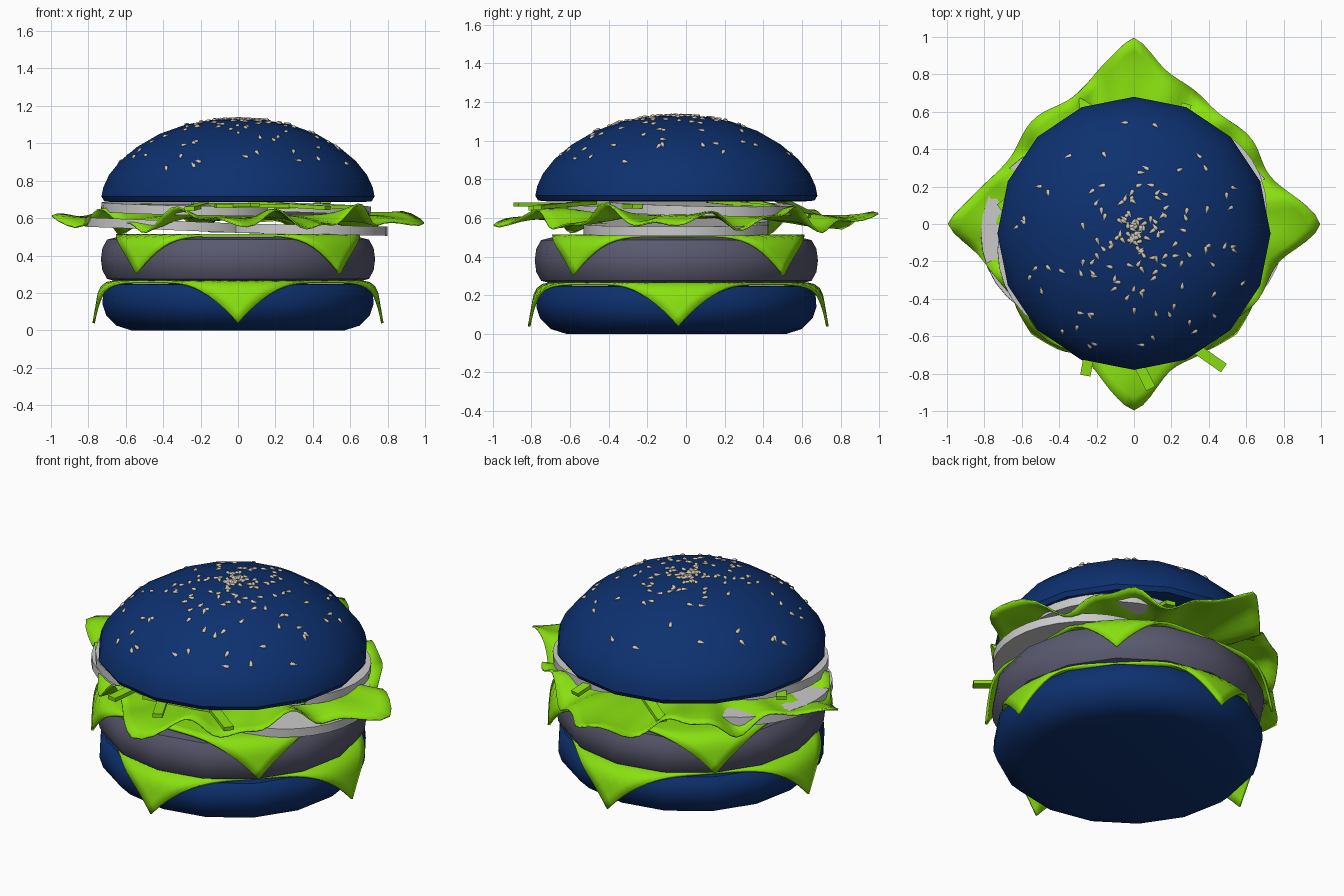
import bpy, bmesh, math, random
from math import sin, cos, pi
from mathutils import Vector, Matrix
from mathutils.bvhtree import BVHTree

if "Cube" in bpy.data.objects:
    bpy.data.objects.remove(bpy.data.objects["Cube"])

random.seed(7)
CY = -0.05  # the stack sits slightly towards the front


def material(name, rgb):
    m = bpy.data.materials.new(name)
    m.diffuse_color = (*rgb, 1)
    m.use_nodes = True
    m.node_tree.nodes["Principled BSDF"].inputs["Base Color"].default_value = m.diffuse_color
    return m


BUN = material("bun_blue", (0.004, 0.03, 0.16))
GREEN = material("leaf_green", (0.25, 0.75, 0.005))
MEAT = material("patty_grey", (0.1, 0.1, 0.16))
SEED = material("seed_beige", (0.62, 0.57, 0.47))


def finish(name, bm, mat=None, angle=40, thickness=0):
    bmesh.ops.recalc_face_normals(bm, faces=bm.faces)
    me = bpy.data.meshes.new(name)
    bm.to_mesh(me)
    bm.free()
    ob = bpy.data.objects.new(name, me)
    bpy.context.collection.objects.link(ob)
    if mat:
        me.materials.append(mat)
    bpy.ops.object.select_all(action='DESELECT')
    ob.select_set(True)
    bpy.context.view_layer.objects.active = ob
    if angle:
        bpy.ops.object.shade_smooth_by_angle(angle=math.radians(angle))
    if thickness:
        mod = ob.modifiers.new("thickness", 'SOLIDIFY')
        mod.thickness = thickness
        mod.offset = 0
    return ob


def lathe(name, profile, mat, sides=16):
    """Revolve (radius, z) points; the first and last lie on the axis."""
    bm = bmesh.new()
    rings = []
    for r, z in profile:
        if r == 0:
            rings.append([bm.verts.new((0, CY, z))] * sides)
        else:
            rings.append([bm.verts.new((r * cos(2 * pi * i / sides),
                                        CY + r * sin(2 * pi * i / sides), z))
                          for i in range(sides)])
    for a, b in zip(rings, rings[1:]):
        for i in range(sides):
            j = (i + 1) % sides
            bm.faces.new(list(dict.fromkeys((a[i], a[j], b[j], b[i]))))
    return finish(name, bm, mat)


# Buns and patty
lathe("bottom_bun", [(0, 0), (0.57, 0), (0.65, 0.025), (0.705, 0.08), (0.725, 0.14),
                     (0.72, 0.21), (0.69, 0.245), (0.62, 0.25), (0, 0.25)], BUN)
lathe("patty", [(0, 0.26), (0.64, 0.26), (0.70, 0.275), (0.725, 0.32), (0.733, 0.38),
                (0.725, 0.44), (0.70, 0.485), (0.64, 0.5), (0, 0.5)], MEAT)
top_bun = lathe("top_bun", [(0, 0.685), (0.66, 0.685), (0.715, 0.69), (0.73, 0.715),
                            (0.72, 0.765), (0.69, 0.83), (0.63, 0.905), (0.54, 0.98),
                            (0.42, 1.05), (0.28, 1.1), (0.14, 1.125), (0, 1.13)], BUN)


# Cheese: a square sheet whose corners fold down over the rim
def cheese(name, half, z, turn, y, rim=0.67, bend=0.075):
    bm = bmesh.new()
    bmesh.ops.create_grid(bm, x_segments=28, y_segments=28, size=half)
    for v in bm.verts:
        d = v.co.xy.length
        a = math.atan2(v.co.y, v.co.x) + turn
        r, drop = d, 0
        if d > rim:
            t = min((d - rim) / bend, math.radians(80))
            rest = max(0, d - rim - t * bend)
            r = rim + bend * sin(t) + rest * cos(t)
            drop = bend * (1 - cos(t)) + rest * sin(t)
        v.co = (r * cos(a), y + r * sin(a), z - drop)
    return finish(name, bm, GREEN, 60, 0.014)


cheese("lower_cheese", 0.662, 0.259, pi / 4, -0.04)
cheese("upper_cheese", 0.652, 0.508, 0.0, -0.04)


# Round slices: a crossed pair under the lettuce and a pair above
def slice_disc(name, centre, tilt_x, tilt_y, radius=0.48, depth=0.05):
    bm = bmesh.new()
    bmesh.ops.create_cone(bm, cap_ends=True, segments=32, radius1=radius,
                          radius2=radius, depth=depth)
    rot = Matrix.Rotation(tilt_x, 4, 'X') @ Matrix.Rotation(tilt_y, 4, 'Y')
    bm.transform(Matrix.Translation(centre) @ rot)
    return finish(name, bm, None, 40)


slice_disc("lower_slice_left", (-0.34, CY, 0.56), 0, 0.04)
slice_disc("lower_slice_right", (0.32, CY, 0.54), 0, 0.02)
slice_disc("upper_slice_left", (-0.25, -0.14, 0.65), 0.02, 0.02)
slice_disc("upper_slice_right", (0.23, 0.08, 0.65), -0.02, 0.03)


# Lettuce: a ruffled four-pointed leaf
def leaf_radius(a):
    k = abs(((a + pi / 4) % (pi / 2)) - pi / 4)  # angle to the nearest point
    r = 0.76 + 0.235 * math.exp(-(k / 0.2) ** 1.5)
    return r + 0.015 * sin(11 * a + 1) * min(1, k / 0.2)


def leaf_height(a, t):
    wave = (0.04 * sin(9 * a + 0.6) + 0.025 * sin(17 * a + 2 + 3 * t)
            + 0.02 * sin(5 * a + 1.5 + 9 * t))
    return 0.607 + wave * t ** 3 - 0.015 * t ** 6


bm = bmesh.new()
N, M = 128, 14
centre = bm.verts.new((0, 0, 0.607))
prev = [centre] * N
for m in range(1, M + 1):
    t = m / M
    ring = []
    for i in range(N):
        a = 2 * pi * i / N
        r = leaf_radius(a) * t
        ring.append(bm.verts.new((r * cos(a), r * sin(a), leaf_height(a, t))))
    for i in range(N):
        j = (i + 1) % N
        bm.faces.new(list(dict.fromkeys((prev[i], ring[i], ring[j], prev[j]))))
    prev = ring
finish("lettuce", bm, GREEN, 60, 0.008)

# Shredded strips: outer end (x, y, z), heading in degrees, slope, length
strips = [(-0.26, -0.81, 0.65, 260, 0.05, 0.45), (0.09, -0.88, 0.67, 297, 0.0, 0.5),
          (0.48, -0.77, 0.655, 325, 0.05, 0.5), (-0.30, 0.65, 0.61, 150, 0.25, 0.4),
          (-0.71, 0.12, 0.65, 125, 0.05, 0.4), (0.28, 0.64, 0.61, 75, 0.25, 0.4),
          (0.62, -0.25, 0.66, 20, 0.0, 0.45), (-0.12, -0.70, 0.665, 190, 0.0, 0.4),
          (0.40, 0.50, 0.65, 100, 0.1, 0.4), (-0.50, -0.50, 0.665, 230, 0.0, 0.4)]
bm = bmesh.new()
for x, y, z, deg, slope, length in strips:
    mat = (Matrix.Translation((x, y, z)) @ Matrix.Rotation(math.radians(deg), 4, 'Z')
           @ Matrix.Rotation(slope, 4, 'Y') @ Matrix.Translation((-length / 2, 0, 0))
           @ Matrix.Diagonal((length, 0.055, 0.022, 1)))
    bmesh.ops.create_cube(bm, size=1, matrix=mat)
finish("shredded_strips", bm, GREEN, 0)

# Seeds: teardrops laid on the crown, denser towards the top
me = top_bun.data
tree = BVHTree.FromPolygons([v.co for v in me.vertices],
                            [list(p.vertices) for p in me.polygons])
bm = bmesh.new()
for i in range(150):
    a, r = random.uniform(0, 2 * pi), 0.64 * random.random() ** 1.15
    hit, normal, _, _ = tree.ray_cast(Vector((r * cos(a), CY - 0.02 + r * sin(a), 2)),
                                      Vector((0, 0, -1)))
    if hit is None:
        continue
    place = (Matrix.Translation(hit + normal * 0.003)
             @ normal.to_track_quat('Z', 'Y').to_matrix().to_4x4()
             @ Matrix.Rotation(random.uniform(0, 2 * pi), 4, 'Z'))
    seed = bmesh.ops.create_uvsphere(bm, u_segments=8, v_segments=6, radius=1)["verts"]
    for v in seed:
        taper = 0.55 - 0.45 * v.co.x
        v.co = place @ Vector((v.co.x * 0.022, v.co.y * 0.017 * taper,
                               v.co.z * 0.011 * taper))
finish("sesame_seeds", bm, SEED, 60)
